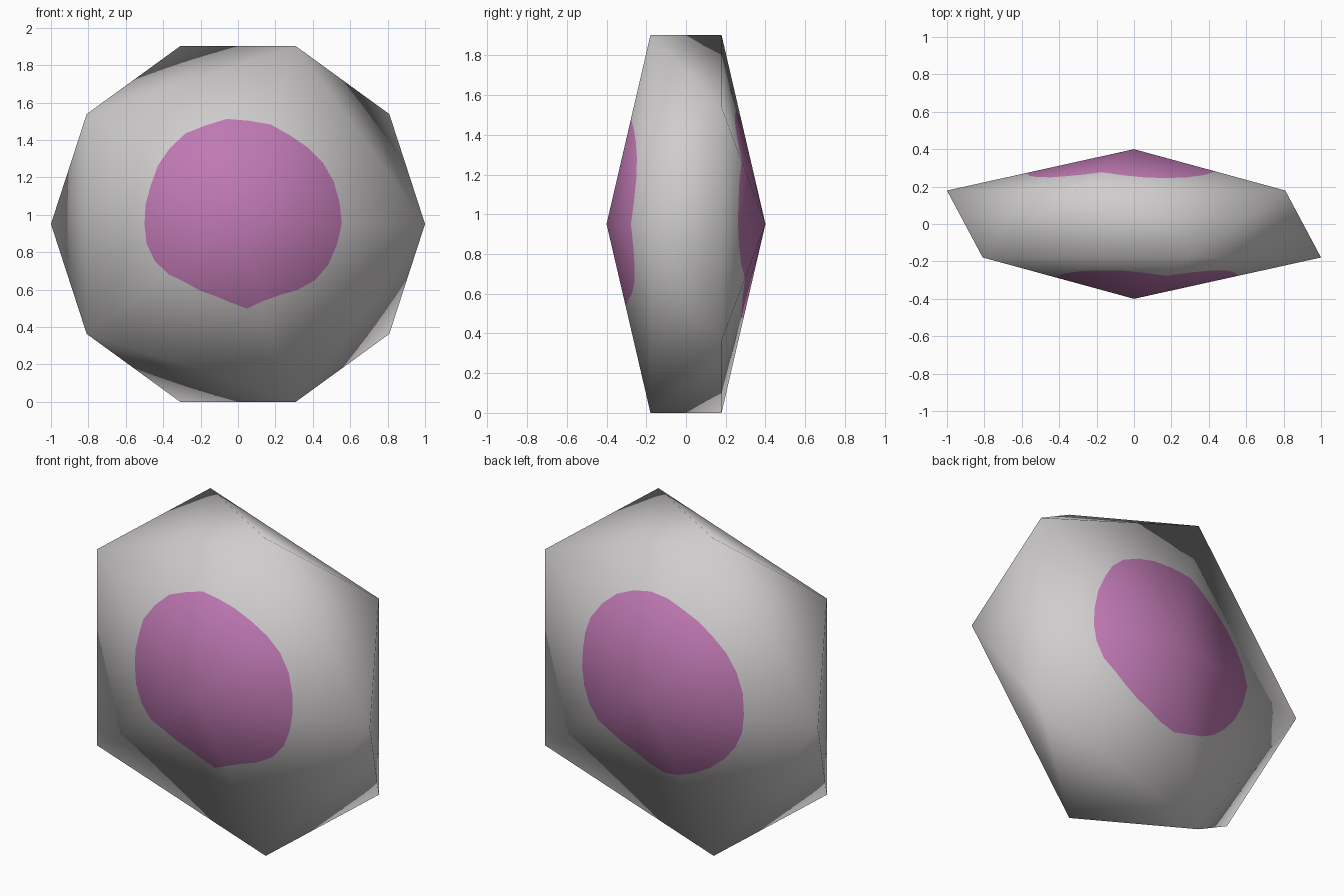
import bpy, bmesh, math
from mathutils import Vector

if "Cube" in bpy.data.objects:
    bpy.data.objects.remove(bpy.data.objects["Cube"])

APEX, RING = 0.4, 0.179            # depth of the poles and of the five-point rings
ZC = math.sin(math.radians(72))    # centre height
STEP = 12                          # degrees between outline samples

# painted patch outline: radius every 12 degrees, counter-clockwise from the right
FRONT = [.555, .555, .56, .56, .553, .55, .56, .555, .565, .555, .56, .545, .53, .51, .505,
         .50, .50, .487, .458, .42, .41, .404, .42, .455, .433, .44, .475, .51, .53, .54]
BACK = [.575, .57, .56, .55, .54, .545, .555, .56, .565, .565, .565, .555, .54, .525, .51,
        .505, .50, .49, .465, .44, .43, .43, .455, .485, .49, .50, .515, .53, .55, .565]


def material(name, rgb):
    m = bpy.data.materials.new(name)
    m.diffuse_color = (*rgb, 1)
    m.use_nodes = True
    m.node_tree.nodes["Principled BSDF"].inputs["Base Color"].default_value = m.diffuse_color
    return m


# plain squashed icosahedron, only to read its smooth corner normal
ref = bmesh.new()
bmesh.ops.create_icosphere(ref, subdivisions=1, radius=1)
for v in ref.verts:
    v.co = Vector((v.co.x * 1.118, v.co.y * 1.118, v.co.z * APEX))
ref.normal_update()
corner = next(v for v in ref.verts if 0.05 < v.co.z < 0.3)
N_RAD = corner.normal.xy.length
N_AX = corner.normal.z
ref.free()

bm = bmesh.new()
cache, normals = {}, []


def vert(co, n):
    key = tuple(round(c, 4) for c in co)
    if key not in cache:
        cache[key] = bm.verts.new(co)
        normals.append(n.normalized())
    return cache[key]


def face(verts, mat=0):
    f = bm.faces.new(verts)
    f.smooth = True
    f.material_index = mat


def polar(deg, r, y):
    a = math.radians(deg)
    return Vector((r * math.cos(a), y, r * math.sin(a)))


def build_half(s, outline):
    """Cap plus its five side triangles; s = -1 turns it to the back."""
    def place(p, n):
        return vert(Vector((s * p.x, s * p.y, p.z + ZC)), Vector((s * n.x, s * n.y, n.z)))

    tip_p, tip_n = Vector((0, -APEX, 0)), Vector((0, -1, 0))
    tip = place(tip_p, tip_n)
    rim, patch = [], []
    for i, r in enumerate(outline):
        deg = i * STEP
        a0 = deg // 72 * 72
        k = (deg - a0) / 72
        # position along the straight pentagon edge at this angle
        edge_r = math.cos(math.radians(36)) / math.cos(math.radians(deg - a0 - 36))
        p = polar(deg, edge_r, -RING)
        pa, pb = polar(a0, 1, -RING), polar(a0 + 72, 1, -RING)
        k = (p - pa).length / (pb - pa).length
        n = polar(a0, N_RAD, -N_AX).lerp(polar(a0 + 72, N_RAD, -N_AX), k)
        rim.append(place(p, n))
        t = r / edge_r
        patch.append(place(tip_p.lerp(p, t), tip_n.lerp(n, t)))
    count = len(outline)
    for i in range(count):
        j = (i + 1) % count
        face([tip, patch[i], patch[j]], 1)
        face([patch[i], rim[i], rim[j], patch[j]])
        # side triangle fans to the opposite ring's corner
        mid = i * STEP // 72 * 72 + 36
        far = place(polar(mid, 1, RING), polar(mid, N_RAD, N_AX))
        face([rim[i], far, rim[j]])


build_half(1, FRONT)
build_half(-1, BACK)

mesh = bpy.data.meshes.new("faceted_disc")
bm.to_mesh(mesh)
bm.free()
mesh.materials.append(material("light grey", (0.63, 0.605, 0.61)))
mesh.materials.append(material("orchid pink", (0.52, 0.19, 0.45)))
# keep the broad smooth shading across the cut patches
mesh.normals_split_custom_set_from_vertices(normals)
disc = bpy.data.objects.new("faceted_disc", mesh)
bpy.context.collection.objects.link(disc)
